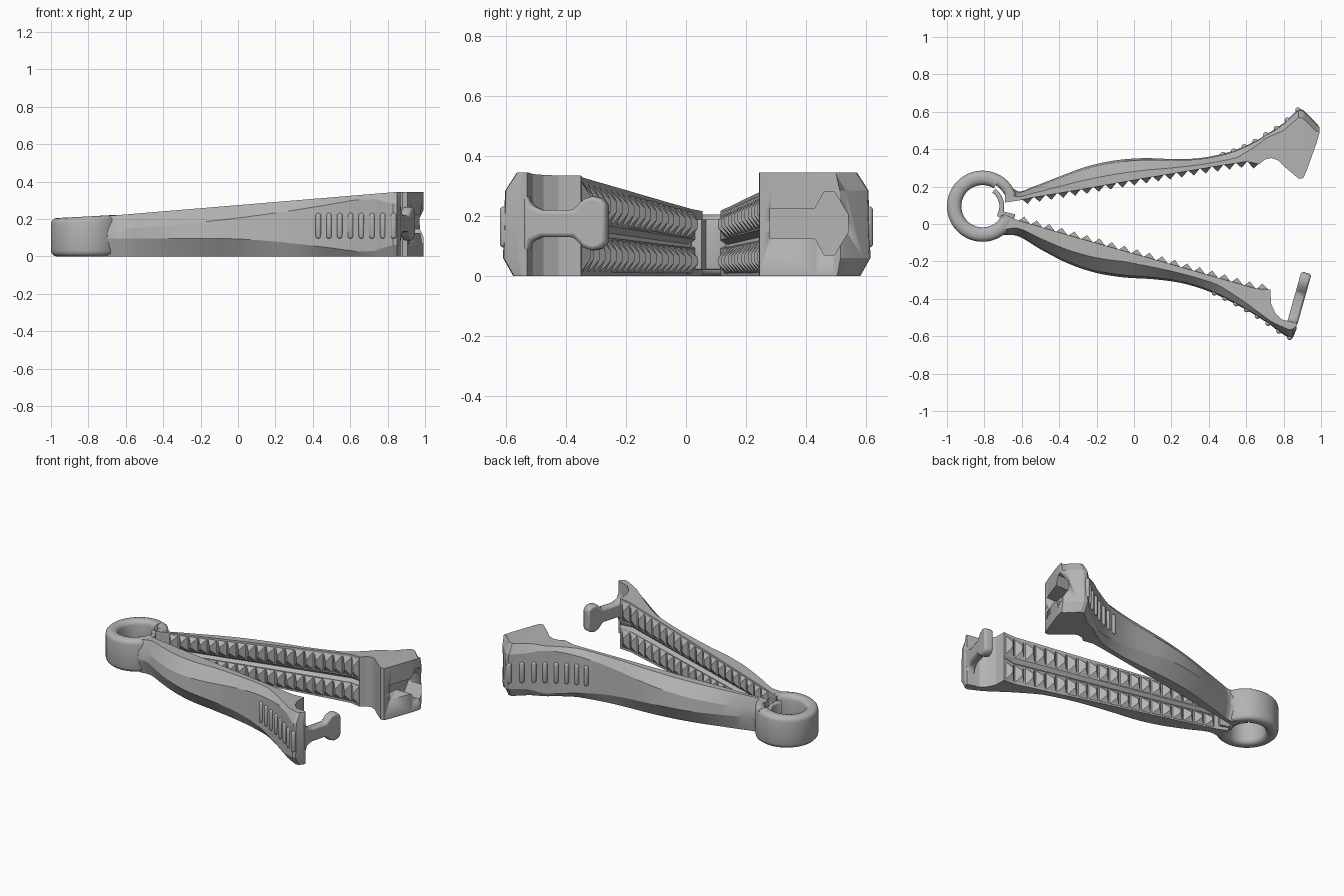
import bpy, bmesh, math
from mathutils import Vector

if "Cube" in bpy.data.objects:
    bpy.data.objects.remove(bpy.data.objects["Cube"])

grey = bpy.data.materials.new("plain grey plastic")
grey.use_nodes = True
grey.diffuse_color = (0.45, 0.45, 0.45, 1)
grey.node_tree.nodes["Principled BSDF"].inputs["Base Color"].default_value = (0.45, 0.45, 0.45, 1)


def finish(name, bm, angle=30):
    bmesh.ops.recalc_face_normals(bm, faces=bm.faces)
    mesh = bpy.data.meshes.new(name)
    bm.to_mesh(mesh)
    bm.free()
    mesh.materials.append(grey)
    ob = bpy.data.objects.new(name, mesh)
    bpy.context.collection.objects.link(ob)
    bpy.ops.object.select_all(action='DESELECT')
    ob.select_set(True)
    bpy.context.view_layer.objects.active = ob
    bpy.ops.object.shade_smooth_by_angle(angle=math.radians(angle))
    return ob


def loft(bm, rings):
    """Skin closed rings of points and cap both ends."""
    rows = [[bm.verts.new(p) for p in ring] for ring in rings]
    n = len(rows[0])
    for a, b in zip(rows, rows[1:]):
        for i in range(n):
            bm.faces.new((a[i], a[(i + 1) % n], b[(i + 1) % n], b[i]))
    bm.faces.new(rows[0])
    bm.faces.new(rows[-1])


def smooth_outer(stations, limit):
    """Add stations up to x = limit so that the outer edge curves."""
    def tangent(i):
        a, b = stations[max(0, i - 1)], stations[i + 1]
        return (b[2] - a[2]) / (b[0] - a[0])
    out = []
    for i, (a, b) in enumerate(zip(stations, stations[1:])):
        out.append(a)
        if b[0] > limit:
            continue
        h = b[0] - a[0]
        for t in (0.25, 0.5, 0.75):
            s = 1 - t
            outer = (a[2] * s * s * (1 + 2 * t) + b[2] * t * t * (1 + 2 * s)
                     + h * t * s * (s * tangent(i) - t * tangent(i + 1)))
            out.append((a[0] + h * t, a[1] * s + b[1] * t, outer))
    return out + [stations[-1]]


def sample(stations, x):
    """Inner and outer y at x, interpolated between stations."""
    for a, b in zip(stations, stations[1:]):
        if a[0] <= x <= b[0]:
            t = (x - a[0]) / (b[0] - a[0])
            return [a[k] + (b[k] - a[k]) * t for k in (1, 2)]
    return stations[-1][1:]


def top_z(x):
    return min(0.345, 0.22 + 0.083 * (x + 0.65))


def facet(x):
    """Heights of the upper and lower creases, and inset of the slopes."""
    t = min(1, max(0, (x + 0.65) / 1.45))
    corner = 0.025 + 0.035 * min(1, max(0, (x - 0.72) / 0.1))
    inset = 0.085 * max(0, 1 - ((x + 0.03) / 0.83) ** 2)
    zc = min(0.145 + 0.09 * t + 0.1 * t * t, top_z(x) - corner)
    zo = max(0.095 * (1 - max(0, (t - 0.4) / 0.6) ** 1.5), corner)
    return zc, zo, max(inset, corner * 0.75)


def section(x, inner, outer, side, groove):
    top = top_z(x)
    zc, zo, inset = facet(x)
    inset = side * min(inset, abs(outer - inner) * 0.6)
    deep = inner + side * groove
    pts = [(inner, 0), (inner, 0.42 * top), (deep, 0.48 * top), (inner, 0.55 * top), (inner, top),
           (outer - inset, top), (outer - inset * 0.15, zc), (outer, zo), (outer - inset * 0.75, 0)]
    return [(x, y, z) for y, z in pts]


def make_arm(name, stations, side, teeth_start, teeth_end, rib_x):
    bm = bmesh.new()
    loft(bm, [section(x, i, o, side, 0.022 if x < teeth_end else 0) for x, i, o in stations])
    arm = finish(name + "_arm", bm, 18)

    # two rows of pointed gripping teeth
    bm = bmesh.new()
    count = 20
    pitch = (teeth_end - teeth_start) / count
    for n in range(count):
        x = teeth_start + pitch * (n + 0.5)
        top = top_z(x)
        for low, high in ((0.02, 0.42), (0.55, 0.97)):
            lo, hi = low * top, high * top
            cut = (hi - lo) * 0.38
            tri = []
            for z, zr in ((lo, lo + cut), (hi, hi - cut)):
                ya = sample(stations, x - pitch / 2)[0] + side * 0.004
                yb = sample(stations, x + pitch / 2)[0] + side * 0.004
                tip = sample(stations, x)[0] - side * 0.029
                tri.append([(x - pitch / 2, ya, z), (x, tip, zr), (x + pitch / 2, yb, z)])
            loft(bm, tri)
    finish(name + "_teeth", bm, 10)

    # raised finger grip ribs
    bm = bmesh.new()
    for n in range(8):
        x = rib_x + n * 0.0575
        outer = sample(stations, x)[1]
        made = bmesh.ops.create_uvsphere(bm, u_segments=12, v_segments=9, radius=0.015)
        for v in made["verts"]:
            v.co.z += math.copysign(0.054, v.co.z)
            v.co += Vector((x, outer - side * facet(x)[2] * 0.08, 0.163))
    finish(name + "_grip_ribs", bm)
    return arm


# back arm, ending in the catch block
back = [(-0.69, 0.115, 0.23), (-0.62, 0.125, 0.175), (-0.55, 0.14, 0.195), (-0.4, 0.165, 0.253),
        (-0.25, 0.19, 0.308), (-0.1, 0.217, 0.34), (0.05, 0.243, 0.352), (0.2, 0.268, 0.348),
        (0.35, 0.293, 0.352), (0.5, 0.318, 0.382), (0.6, 0.333, 0.42), (0.67, 0.32, 0.455),
        (0.7, 0.345, 0.475), (0.735, 0.353, 0.495), (0.77, 0.34, 0.518), (0.8, 0.31, 0.54),
        (0.88, 0.243, 0.615), (0.905, 0.245, 0.61), (0.925, 0.29, 0.59), (0.975, 0.43, 0.54),
        (0.993, 0.49, 0.515)]
catch_arm = make_arm("back", smooth_outer(back, 0.7), 1, -0.6, 0.67, 0.475)

# front arm, ending in the thin hook plate
front = [(-0.7, 0.055, -0.06), (-0.62, 0.02, -0.065), (-0.5, -0.015, -0.135), (-0.35, -0.06, -0.212),
         (-0.2, -0.102, -0.262), (-0.05, -0.145, -0.286), (0.1, -0.187, -0.295), (0.25, -0.23, -0.315),
         (0.4, -0.273, -0.36), (0.55, -0.316, -0.432), (0.65, -0.345, -0.488), (0.73, -0.35, -0.54),
         (0.732, -0.425, -0.541), (0.755, -0.475, -0.56), (0.79, -0.51, -0.585), (0.83, -0.52, -0.61),
         (0.85, -0.525, -0.607), (0.87, -0.53, -0.56)]
make_arm("front", smooth_outer(front, 0.7), -1, -0.62, 0.72, 0.43)

# slot and diamond window in the catch block
half = [(0.28, 0.05), (0.43, 0.05), (0.46, 0.105), (0.495, 0.105), (0.54, 0.03)]
outline = [(y, 0.175 - h) for y, h in half] + [(y, 0.175 + h) for y, h in reversed(half)]
bm = bmesh.new()
loft(bm, [[(x + (y - 0.27) * slope, y, z) for y, z in outline] for x, slope in ((0.85, 0.1), (1.05, 0.3))])
cutter = finish("catch_slot_cutter", bm)
cutter.hide_render = True
cut = catch_arm.modifiers.new("slot", 'BOOLEAN')
cut.operation = 'DIFFERENCE'
cut.solver = 'EXACT'
cut.object = cutter
bpy.context.view_layer.objects.active = catch_arm
bpy.ops.object.modifier_apply(modifier="slot")
bpy.data.objects.remove(cutter)

# T-shaped locking hook on the front arm
half = [(0, 0.12), (0.025, 0.06), (0.06, 0.045), (0.17, 0.045), (0.205, 0.08),
        (0.235, 0.09), (0.265, 0.085), (0.285, 0.065)]
outline = [(u, 0.175 - h) for u, h in half] + [(u, 0.175 + h) for u, h in reversed(half)]
root = Vector((0.843, -0.535, 0))
along = Vector((0.27, 0.963, 0))
across = Vector((0.963, -0.27, 0))
bm = bmesh.new()
loft(bm, [[root + along * u + across * w + Vector((0, 0, z)) for u, z in outline] for w in (-0.026, 0.03)])
hook = finish("locking_hook", bm)
bevel = hook.modifiers.new("soft edges", 'BEVEL')
bevel.width = 0.012
bevel.segments = 2


# hinge ring, open between the arms, with an inner tongue
def arc_band(name, start, stop, r_in, r_out, low, high, rim):
    bm = bmesh.new()
    rings = []
    steps = 56
    for i in range(steps + 1):
        a = math.radians(start + (stop - start) * i / steps)
        top = high + 0.008 * math.cos(a)
        corners = [(r_in + rim, low + rim, 180), (r_out - rim, low + rim, 270),
                   (r_out - rim, top - rim, 0), (r_in + rim, top - rim, 90)]
        ring = []
        for r, z, base in corners:
            for k in range(4):
                c = math.radians(base + 30 * k)
                rr = r + rim * math.cos(c)
                ring.append((-0.81 + rr * math.cos(a), 0.095 + rr * math.sin(a), z + rim * math.sin(c)))
        rings.append(ring)
    loft(bm, rings)
    return finish(name, bm, 40)


arc_band("hinge_ring", 58, 335, 0.113, 0.19, 0, 0.213, 0.03)
arc_band("ring_neck", 16, 60, 0.133, 0.19, 0, 0.213, 0.024)
arc_band("hinge_tongue", -28, 54, 0.09, 0.116, 0.02, 0.18, 0.008)
arc_band("tongue_root", -34, -14, 0.092, 0.18, 0.02, 0.18, 0.008)
